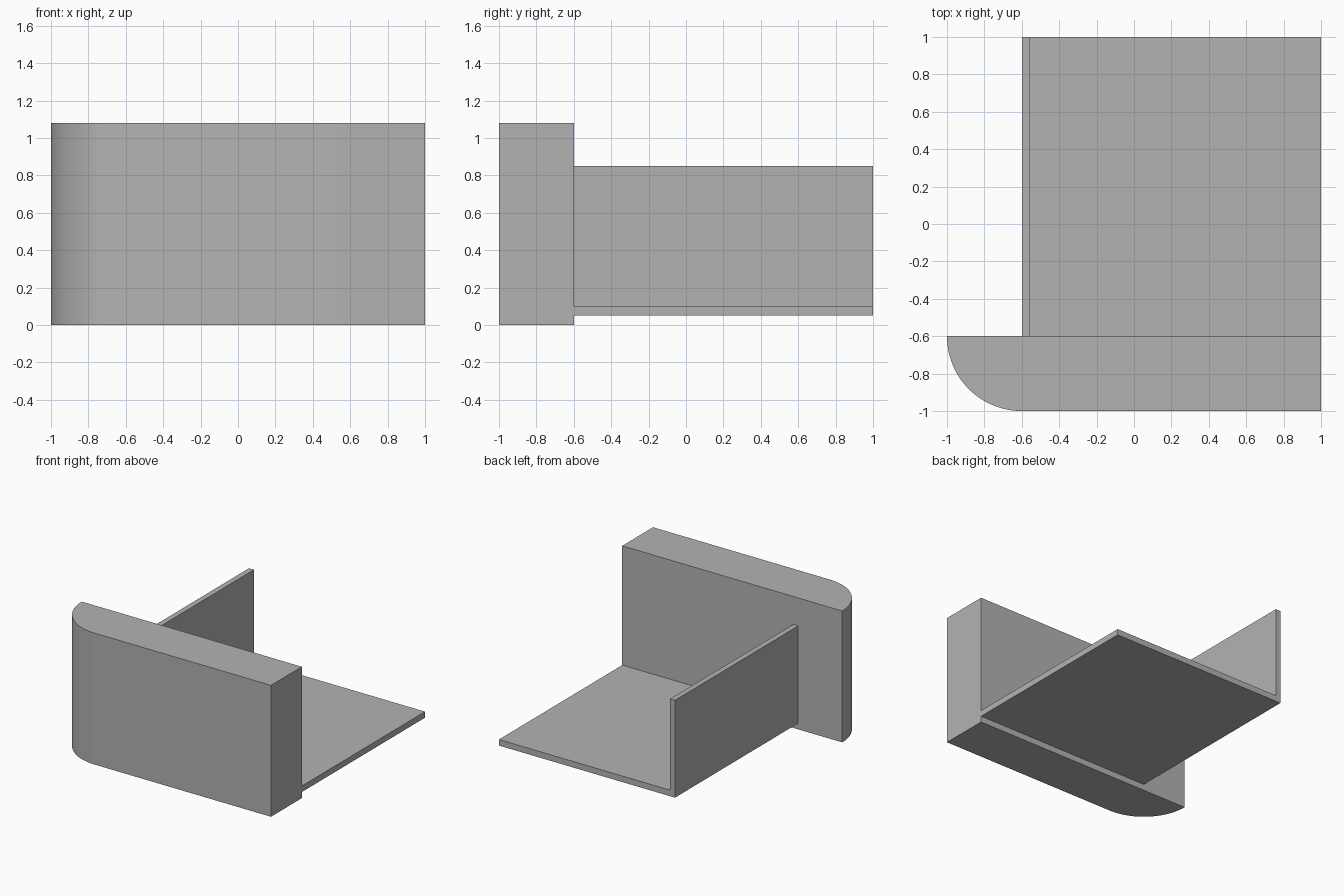
import bpy
import bmesh
import math
from mathutils import Vector

cube = bpy.data.objects.get("Cube")
if cube:
    bpy.data.objects.remove(cube, do_unlink=True)

# Single plain grey
grey = bpy.data.materials.new("plain_grey")
grey.use_nodes = True
colour = (0.45, 0.45, 0.45, 1)
grey.diffuse_color = colour
grey.node_tree.nodes["Principled BSDF"].inputs["Base Color"].default_value = colour


def extrude_profile(name, points, direction):
    """Fill a closed outline and extrude it into a solid."""
    bm = bmesh.new()
    face = bm.faces.new([bm.verts.new(p) for p in points])
    result = bmesh.ops.extrude_face_region(bm, geom=[face], use_keep_orig=True)
    moved = [v for v in result["geom"] if isinstance(v, bmesh.types.BMVert)]
    bmesh.ops.translate(bm, verts=moved, vec=Vector(direction))
    bmesh.ops.recalc_face_normals(bm, faces=bm.faces)
    mesh = bpy.data.meshes.new(name)
    bm.to_mesh(mesh)
    bm.free()
    mesh.materials.append(grey)
    obj = bpy.data.objects.new(name, mesh)
    bpy.context.collection.objects.link(obj)
    bpy.ops.object.select_all(action="DESELECT")
    obj.select_set(True)
    bpy.context.view_layer.objects.active = obj
    bpy.ops.object.shade_smooth_by_angle(angle=math.radians(30))
    return obj


# Front block: thick upright slab with one quarter-round end
radius, steps, block_height = 0.4, 32, 1.08
outline = [(1, -1, 0), (1, -0.6, 0)]
for i in range(steps + 1):
    a = math.pi + i / steps * math.pi / 2
    outline.append((-0.6 + radius * math.cos(a), -0.6 + radius * math.sin(a), 0))
extrude_profile("front_block", outline, (0, 0, block_height))

# L-shaped tray: thin floor and upright side wall in one piece
left, right, bottom, top = -0.6, 1, 0.05, 0.85
inner_x, floor_top = -0.555, 0.10
section = [(left, bottom), (right, bottom), (right, floor_top),
           (inner_x, floor_top), (inner_x, top), (left, top)]
extrude_profile("angled_tray", [(x, -0.6, z) for x, z in section], (0, 1.6, 0))
